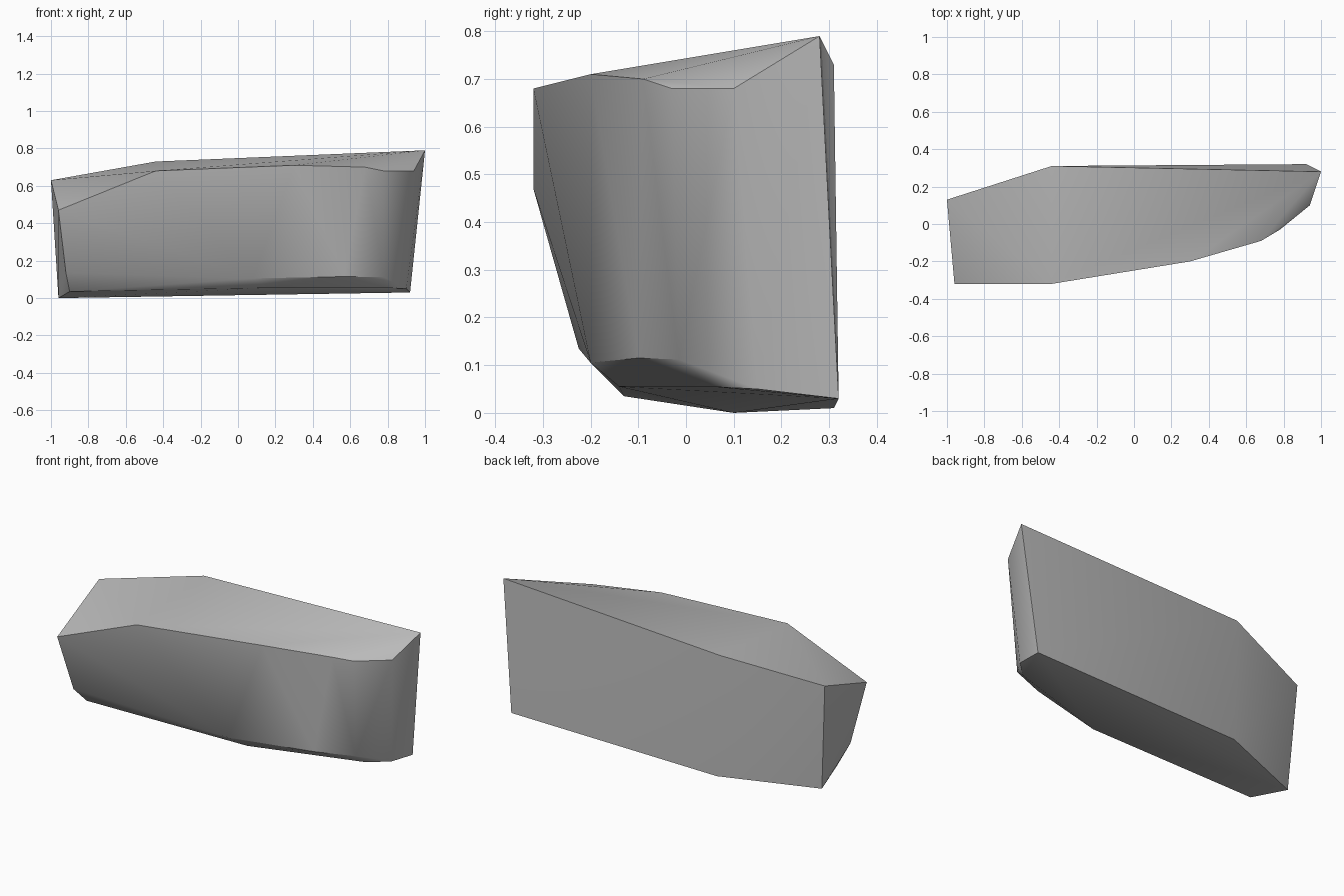
import bpy
import bmesh
import math

cube = bpy.data.objects.get("Cube")
if cube:
    bpy.data.objects.remove(cube, do_unlink=True)

# Plain grey stone
stone = bpy.data.materials.new("stone_grey")
stone.use_nodes = True
grey = (0.5, 0.5, 0.5, 1)
stone.diffuse_color = grey
stone.node_tree.nodes["Principled BSDF"].inputs["Base Color"].default_value = grey

# Rim of the sloping top, from the back corner round the front
top_rim = [
    (-1, 0.13, 0.63), (-0.96, -0.32, 0.47), (-0.44, -0.32, 0.68),
    (0.3, -0.2, 0.71), (0.68, -0.09, 0.7), (0.78, -0.03, 0.68),
    (0.94, 0.1, 0.68), (1, 0.28, 0.79), (-0.44, 0.31, 0.73),
]
# Lower edge of the front wall, above the chamfer
chamfer_rim = [
    (-0.92, -0.225, 0.135), (0.08, -0.2, 0.105),
    (0.57, -0.1, 0.115), (0.78, -0.015, 0.112),
]
# Outline of the underside
base_rim = [
    (-0.96, 0.1, 0), (-0.9, -0.13, 0.035), (0.16, -0.14, 0.055),
    (0.8, 0.055, 0.055), (0.9, 0.15, 0.05), (0.92, 0.32, 0.03),
    (-0.42, 0.31, 0.01),
]

# Stretch a faceted skin round the three rims
bm = bmesh.new()
for point in top_rim + chamfer_rim + base_rim:
    bm.verts.new(point)
hull = bmesh.ops.convex_hull(bm, input=bm.verts)
loose = [v for v in bm.verts if not v.link_faces]
bmesh.ops.delete(bm, geom=loose, context="VERTS")
bmesh.ops.recalc_face_normals(bm, faces=bm.faces)

mesh = bpy.data.meshes.new("rock_slab")
bm.to_mesh(mesh)
bm.free()
mesh.materials.append(stone)
rock = bpy.data.objects.new("rock_slab", mesh)
bpy.context.collection.objects.link(rock)

# Soft rounding along the walls, crisp rims
bpy.ops.object.select_all(action="DESELECT")
rock.select_set(True)
bpy.context.view_layer.objects.active = rock
bpy.ops.object.shade_smooth_by_angle(angle=math.radians(30))
